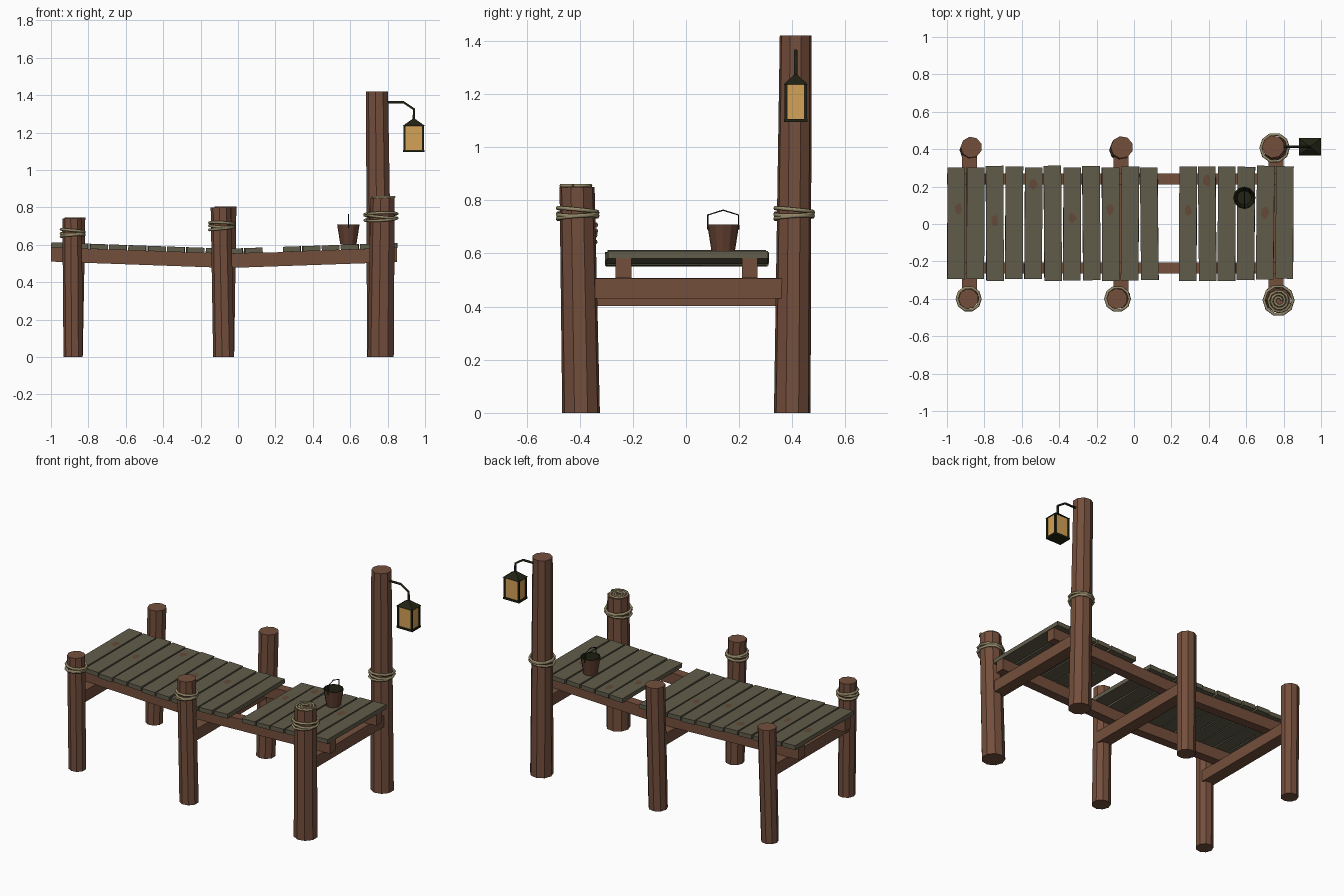
import bpy, bmesh, math, random
from mathutils import Vector, Matrix

if "Cube" in bpy.data.objects:
    bpy.data.objects.remove(bpy.data.objects["Cube"])
random.seed(4)

def mat(name, c):
    m = bpy.data.materials.new(name)
    m.diffuse_color = (*c, 1)
    m.use_nodes = True
    m.node_tree.nodes["Principled BSDF"].inputs["Base Color"].default_value = m.diffuse_color
    return m

WOOD = mat("brown timber", (0.175, 0.078, 0.046))
PLANK = mat("weathered plank", (0.118, 0.106, 0.068))
WORN = mat("worn brown patch", (0.125, 0.068, 0.04))
ROPE = mat("tan rope", (0.30, 0.25, 0.14))
IRON = mat("dark iron", (0.016, 0.017, 0.007))
GLASS = mat("amber glass", (0.66, 0.36, 0.095))
STAVE = mat("bucket wood", (0.12, 0.05, 0.03))

def finish(name, bm, *mats):
    bmesh.ops.recalc_face_normals(bm, faces=bm.faces)
    me = bpy.data.meshes.new(name)
    bm.to_mesh(me)
    bm.free()
    for m in mats:
        me.materials.append(m)
    ob = bpy.data.objects.new(name, me)
    bpy.context.collection.objects.link(ob)
    return ob

def box(name, loc, size, m, tilt=0, yaw=0):
    bm = bmesh.new()
    M = (Matrix.Translation(loc) @ Matrix.Rotation(yaw, 4, 'Z') @ Matrix.Rotation(tilt, 4, 'Y')
         @ Matrix.Diagonal((*size, 1)))
    bmesh.ops.create_cube(bm, size=1, matrix=M)
    return finish(name, bm, m)

def frustum(name, p0, r0, p1, r1, m, n=8):
    """Horizontal-ended tapered prism from p0 up to p1."""
    bm = bmesh.new()
    rings = []
    for p, r in ((p0, r0), (p1, r1)):
        rings.append([bm.verts.new((p[0] + r * math.cos((i + .5) * math.tau / n),
                                    p[1] + r * math.sin((i + .5) * math.tau / n), p[2]))
                      for i in range(n)])
    for i in range(n):
        j = (i + 1) % n
        bm.faces.new((rings[0][i], rings[0][j], rings[1][j], rings[1][i]))
    bm.faces.new(rings[0])
    bm.faces.new(rings[1])
    return finish(name, bm, m)

def tube(name, pts, r, m, closed=False, res=1):
    cu = bpy.data.curves.new(name, 'CURVE')
    cu.dimensions = '3D'
    cu.bevel_depth = r
    cu.bevel_resolution = res
    cu.use_fill_caps = True
    sp = cu.splines.new('POLY')
    sp.points.add(len(pts) - 1)
    for q, p in zip(sp.points, pts):
        q.co = (*p, 1)
    sp.use_cyclic_u = closed
    cu.materials.append(m)
    ob = bpy.data.objects.new(name, cu)
    bpy.context.collection.objects.link(ob)
    return ob

# Posts: name, base xy, base radius, top xyz, top radius
posts = [
    ("front_left_post", (-.88, -.395), .053, (-.885, -.40, .74), .054),
    ("back_left_post", (-.88, .395), .053, (-.87, .41, .745), .057),
    ("front_middle_post", (-.075, -.395), .058, (-.09, -.40, .80), .056),
    ("back_middle_post", (-.075, .395), .058, (-.065, .41, .805), .060),
    ("front_right_post", (.765, -.395), .072, (.775, -.41, .85), .067),
    ("back_right_lamp_post", (.76, .40), .070, (.745, .413, 1.42), .061),
]
for n, b, r0, t, r1 in posts:
    frustum(n, (*b, 0), r0, t, r1, WOOD, 9)

# Rope wraps: pairs of slightly tilted rings
def wrap(name, x, y, z, r):
    for k in range(3):
        a0, tilt = 2.1 * k + x, .10
        pts = [(x + r * math.cos(a), y + r * math.sin(a),
                z + (k - 1) * .014 + tilt * r * math.cos(a - a0))
               for a in (i * math.tau / 10 for i in range(10))]
        tube(f"{name}_{k}", pts, .008, ROPE, True)

wrap("front_left_rope", -.884, -.40, .662, .062)
wrap("front_middle_rope", -.088, -.40, .70, .064)
wrap("front_right_rope", .773, -.408, .75, .078)
wrap("lamp_post_rope", .752, .407, .75, .074)

# Flat rope coil on the front right post
tube("rope_coil", [(.775 + r * math.cos(a), -.41 + r * math.sin(a), .855)
                   for a, r in ((i * .6, .014 + i * .0016) for i in range(32))], .007, ROPE)

# Sagging deck line: underside of planks
def deck(x):
    return .551 + (.034 * (-.05 - x) / .95 if x < -.05 else .031 * (x + .05) / .9)

# Stringers in two sloping runs per side
def stringer(name, x0, x1, y):
    bm = bmesh.new()
    q = [[bm.verts.new((x, y + s * .03, deck(x) + d))
          for s, d in ((-1, 0), (1, 0), (1, -.075), (-1, -.075))] for x in (x0, x1)]
    for i in range(4):
        j = (i + 1) % 4
        bm.faces.new((q[0][i], q[0][j], q[1][j], q[1][i]))
    bm.faces.new(q[0])
    bm.faces.new(q[1])
    finish(name, bm, WOOD)

for side, y in (("front", -.235), ("back", .24)):
    stringer(side + "_left_stringer", -1, -.05, y)
    stringer(side + "_right_stringer", -.05, .85, y)

# Cross beams between post pairs
for n, x in (("left", -.88), ("middle", -.07), ("right", .76)):
    box(n + "_cross_beam", (x, 0, deck(x) - .075 - .036), (.08, .76, .075), WOOD)

# Planks, with one missing
for i in range(18):
    if i == 11:
        continue
    x = -.951 + .1033 * i
    slope = math.atan(.0358 if x < -.05 else -.0344)
    y0, y1 = -.292 - random.uniform(0, .014), .30 + random.uniform(0, .014)
    box(f"plank_{i}", (x, (y0 + y1) / 2, deck(x) + .014), (.094, y1 - y0, .028), PLANK,
        slope, random.uniform(-.012, .012))

# Worn patches lying on planks
for k, (x, y) in enumerate(((-.94, .08), (-.745, .02), (-.54, .21), (-.33, .03),
                            (-.125, .08), (.29, .07), (.39, .23), (.70, .06))):
    bm = bmesh.new()
    c = [bm.verts.new((x + .026 * math.cos(a) * random.uniform(.6, 1),
                       y + .038 * math.sin(a) * random.uniform(.6, 1), deck(x) + .0305))
         for a in (j * math.tau / 7 for j in range(7))]
    bm.faces.new(c)
    finish(f"worn_patch_{k}", bm, WORN)

# Bucket: staved outside, dark inside, wire handle
bx, by, bz = .59, .14, deck(.59) + .028
bm = bmesh.new()
N = 12
prof = [(.043, 0), (.060, .108), (.053, .108), (.038, .012)]
rings = [[bm.verts.new((bx + r * math.cos(i * math.tau / N), by + r * math.sin(i * math.tau / N), bz + h))
          for i in range(N)] for r, h in prof]
for k in range(3):
    for i in range(N):
        j = (i + 1) % N
        f = bm.faces.new((rings[k][i], rings[k][j], rings[k + 1][j], rings[k + 1][i]))
        f.material_index = 1 if k > 0 else 0
bm.faces.new(rings[0])
bm.faces.new(rings[3]).material_index = 1
finish("bucket", bm, STAVE, IRON)
tube("bucket_handle", [(bx, by + y, z) for y, z in
     ((-.058, .69), (-.058, .745), (0, .763), (.058, .745), (.058, .69))], .003, IRON)

# Lamp bracket
ly, lx = .413, .94
tube("lamp_bracket", [(.78, ly, 1.362), (.885, ly, 1.362), (lx, ly, 1.325), (lx, ly, 1.265)],
     .007, IRON)

# Lantern: glass, corner bars, base and pyramid roof
box("lantern_glass", (lx, ly, 1.17), (.098, .074, .135), GLASS)
box("lantern_base", (lx, ly, 1.101), (.114, .088, .012), IRON)
for sx in (-1, 1):
    for sy in (-1, 1):
        box(f"lantern_bar_{sx}_{sy}", (lx + sx * .049, ly + sy * .037, 1.17), (.011, .011, .14), IRON)
bm = bmesh.new()
eave = [bm.verts.new((lx + sx * .059, ly + sy * .046, 1.236))
        for sx, sy in ((-1, -1), (1, -1), (1, 1), (-1, 1))]
apex = bm.verts.new((lx, ly, 1.278))
for i in range(4):
    bm.faces.new((eave[i], eave[(i + 1) % 4], apex))
bm.faces.new(eave)
finish("lantern_roof", bm, IRON)
